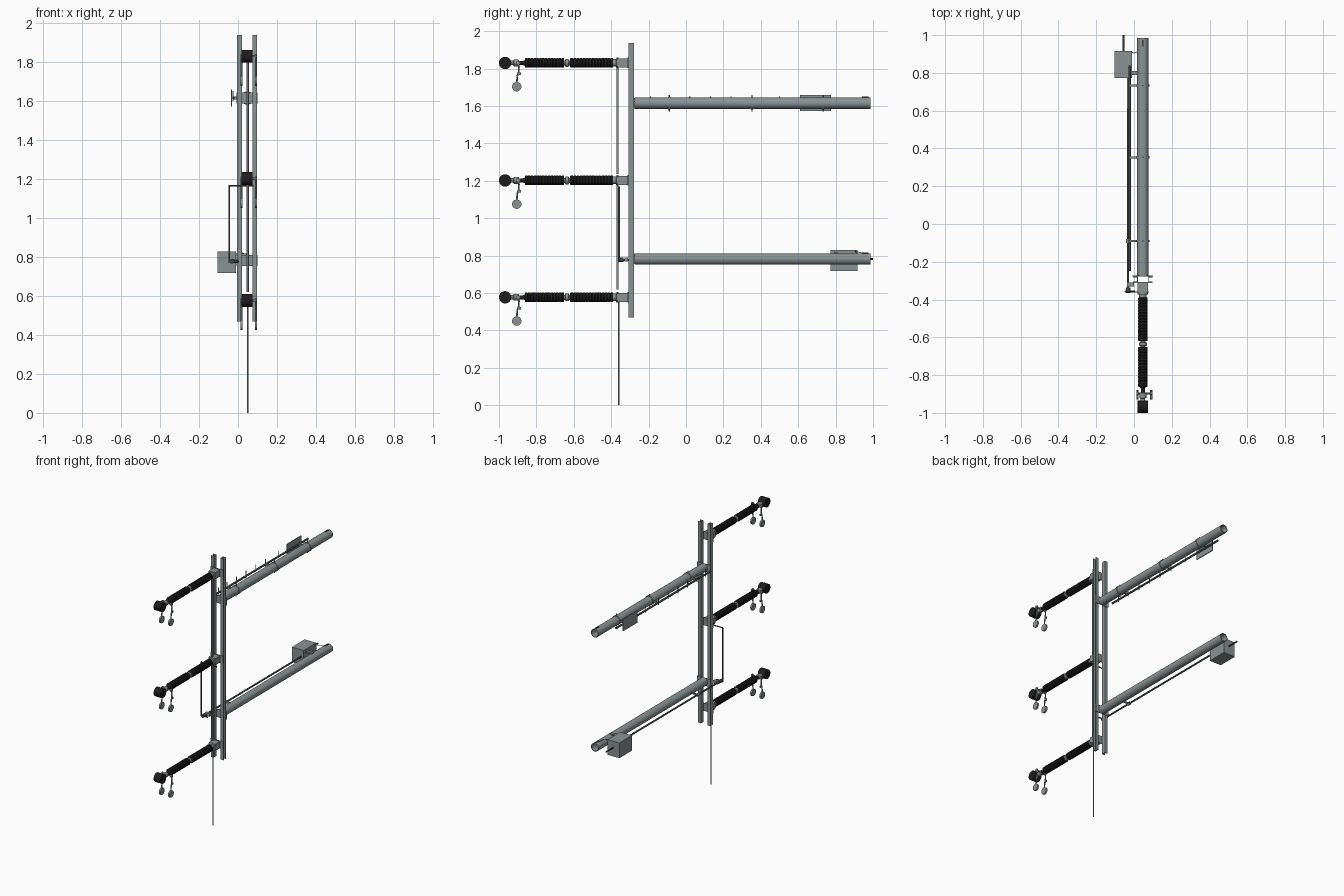
import bpy, bmesh, math
from mathutils import Vector

if "Cube" in bpy.data.objects:
    bpy.data.objects.remove(bpy.data.objects["Cube"])


def material(name, color):
    m = bpy.data.materials.new(name)
    m.diffuse_color = (*color, 1)
    m.use_nodes = True
    m.node_tree.nodes["Principled BSDF"].inputs["Base Color"].default_value = m.diffuse_color
    return m


STEEL = material("galvanised_steel", (0.25, 0.29, 0.295))
RUBBER = material("black_rubber", (0.012, 0.012, 0.013))
DARK = material("dark_steel", (0.05, 0.055, 0.055))
CX = 0.047  # centre line of the assembly


def finish(name, bm, mat, smooth=True):
    bmesh.ops.recalc_face_normals(bm, faces=bm.faces)
    me = bpy.data.meshes.new(name)
    bm.to_mesh(me)
    bm.free()
    me.materials.append(mat)
    ob = bpy.data.objects.new(name, me)
    bpy.context.collection.objects.link(ob)
    if smooth:
        bpy.ops.object.select_all(action='DESELECT')
        ob.select_set(True)
        bpy.context.view_layer.objects.active = ob
        bpy.ops.object.shade_smooth_by_angle(angle=math.radians(35))
    return ob


def box(name, x, y, z, mat=STEEL):
    """Box from (min, max) pairs."""
    bm = bmesh.new()
    bmesh.ops.create_cube(bm, size=1)
    for v in bm.verts:
        for i, (a, b) in enumerate((x, y, z)):
            v.co[i] = (a + b) / 2 + v.co[i] * (b - a)
    return finish(name, bm, mat, False)


def lathe(name, origin, axis, profile, mat=STEEL, n=24, closed=False):
    """Spin (distance, radius) points about an axis through origin."""
    d = Vector(axis).normalized()
    u = d.orthogonal().normalized()
    w = d.cross(u)
    bm = bmesh.new()
    rings = []
    for t, r in profile:
        rings.append([bm.verts.new(Vector(origin) + d * t + r * (
            u * math.cos(2 * math.pi * k / n) + w * math.sin(2 * math.pi * k / n)))
            for k in range(n)])
    pairs = list(zip(rings, rings[1:]))
    if closed:
        pairs.append((rings[-1], rings[0]))
    else:
        bm.faces.new(rings[0])
        bm.faces.new(rings[-1])
    for a, b in pairs:
        for k in range(n):
            bm.faces.new((a[k], a[(k + 1) % n], b[(k + 1) % n], b[k]))
    return finish(name, bm, mat)


def rod(name, a, b, r, mat=STEEL, n=12):
    d = Vector(b) - Vector(a)
    return lathe(name, a, d, [(0, r), (d.length, r)], mat, n)


def pipe(name, points, r, mat=STEEL):
    """Bent round bar through points."""
    cu = bpy.data.curves.new(name, 'CURVE')
    cu.dimensions = '3D'
    cu.bevel_depth, cu.bevel_resolution, cu.use_fill_caps = r, 2, True
    sp = cu.splines.new('POLY')
    sp.points.add(len(points) - 1)
    for p, co in zip(sp.points, points):
        p.co = (*co, 1)
    cu.materials.append(mat)
    ob = bpy.data.objects.new(name, cu)
    bpy.context.collection.objects.link(ob)


# Two upright channel rails, open side outward
for s, side in ((-1, "left"), (1, "right")):
    prof = [(0.027, -.308), (0.051, -.308), (0.051, -.304), (0.031, -.304),
            (0.031, -.282), (0.051, -.282), (0.051, -.278), (0.027, -.278)]
    bm = bmesh.new()
    f = bm.faces.new([bm.verts.new((CX + s * px, py, 0.468)) for px, py in prof])
    top = bmesh.ops.extrude_face_region(bm, geom=[f])['geom']
    bmesh.ops.translate(bm, vec=(0, 0, 1.47),
                        verts=[v for v in top if isinstance(v, bmesh.types.BMVert)])
    finish(side + "_rail", bm, STEEL, False)

# Two hollow cross arms with clamp plates behind the rails
for z, nm in ((1.615, "upper"), (0.782, "lower")):
    lathe(nm + "_arm_tube", (CX, -0.274, z), (0, 1, 0),
          [(0, .03), (1.26, .03), (1.26, .026), (0, .026)], STEEL, 32, True)
    box(nm + "_arm_plate", (-.008, .101), (-.278, -.273), (z - .028, z + .028))
    box(nm + "_earth_lug", (CX - .004, CX + .004), (.94, .975), (z + .028, z + .035), DARK)

# Three insulators
for i, z in enumerate((0.577, 1.202, 1.83)):
    nm = "insulator_%d_" % (i + 1)
    box(nm + "plate", (-.004, .098), (-.313, -.308), (z - .028, z + .028))
    for s in (-1, 1):  # open bracket: top and bottom plates, side cheeks
        box(nm + "bracket_shelf", (.02, .074), (-.365, -.313),
            (z + s * .021 - .003, z + s * .021 + .003))
        box(nm + "bracket_cheek", (CX + s * .025 - .003, CX + s * .025 + .003),
            (-.365, -.313), (z - .02, z + .02))
    lathe(nm + "flange", (CX, -.36, z), (0, -1, 0),
          [(0, .028), (.012, .028), (.014, .02), (.03, .02)])
    for y0, y1 in ((-.39, -.62), (-.652, -.862)):  # ribbed rubber sleeves
        prof = [(0, .021)]
        L, k = y0 - y1, 14
        for j in range(k):
            prof += [(L * (j + .05) / k, .0255), (L * (j + .75) / k, .0255),
                     (L * (j + .9) / k, .0235)]
        lathe(nm + "sleeve", (CX, y0, z), (0, -1, 0), prof + [(L, .021)], RUBBER)
    lathe(nm + "middle_joint", (CX, -.618, z), (0, -1, 0),
          [(0, .013), (.008, .014), (.01, .021), (.026, .021), (.028, .014), (.036, .013)])
    lathe(nm + "neck", (CX, -.86, z), (0, -1, 0), [(0, .016), (.012, .011), (.035, .011)], RUBBER)
    lathe(nm + "collar", (CX, -.892, z), (0, -1, 0),
          [(0, .012), (.004, .018), (.028, .018), (.032, .012), (.048, .012)])
    rod(nm + "end_roller", (CX - .028, -.967, z), (CX + .028, -.967, z), .033, RUBBER, 28)
    # Cross pin with two hanging discs
    rod(nm + "cross_pin", (.012, -.897, z), (.098, -.897, z), .005)
    for x in (.018, .092):
        rod(nm + "pin_nut", (x - .004, -.897, z), (x + .004, -.897, z), .012, STEEL, 6)
        pipe(nm + "hanger", [(x, -.897, z), (x, -.893, z - .02), (x, -.895, z - .05),
                             (x, -.902, z - .07), (x, -.905, z - .11)], .0045)
        box(nm + "hanger_tab", (x - .004, x + .004), (-.898, -.881), (z - .065, z - .052))
        rod(nm + "disc", (x - .006, -.905, z - .127), (x + .006, -.905, z - .127), .025, STEEL, 24)

# Vertical link rods between the insulators and the lower earth rod
for z0, z1 in ((.62, 1.18), (1.235, 1.81)):
    rod("link_rod", (.05, -.366, z0), (.05, -.366, z1), .006)
rod("earth_rod", (.05, -.36, 0), (.05, -.36, .565), .004)

# Drive box, shaft and crank on the lower arm
box("drive_box", (-.104, -.01), (.772, .917), (.718, .825))
box("drive_box_lid", (-.104, -.01), (.772, .917), (.825, .829))
box("drive_box_mount", (-.02, CX), (.79, .81), (.808, .818))
pipe("box_cable", [(-.02, .915, .81), (0, .905, .822), (.025, .915, .82), (.04, .95, .812)], .002)
rod("drive_handle", (-.055, .91, .782), (-.055, 1.0, .782), .005, DARK)
rod("drive_shaft", (-.031, -.36, .777), (-.031, .775, .777), .006, DARK)
rod("shaft_bearing", (-.031, -.10, .777), (-.031, -.08, .777), .011)
box("shaft_support", (-.031, .02), (-.096, -.084), (.773, .781))
box("rail_bearing", (-.036, 0), (-.33, -.31), (.768, .79))
rod("crank_joint", (-.031, -.365, .777), (-.031, -.335, .777), .012, DARK)
rod("crank_arm", (-.047, -.357, .777), (.005, -.357, .777), .005, DARK)
rod("crank_link", (-.045, -.357, .772), (-.045, -.357, 1.17), .005, DARK)
rod("crank_top_bar", (-.047, -.36, 1.166), (.08, -.36, 1.166), .004, DARK)

# Side rail, clamps, pins and plate on the upper arm
rod("side_bar", (-.023, -.25, 1.615), (-.023, .84, 1.615), .007, DARK)
for y in (-.09, .353, .733):
    lathe("tube_clamp", (CX, y - .006, 1.615), (0, 1, 0), [(0, .034), (.012, .034)])
    rod("clamp_bolt", (CX, y, 1.57), (CX, y, 1.66), .004)
    box("clamp_arm", (-.026, .02), (y - .005, y + .005), (1.608, 1.622))
for y in (-.19, -.09, .02, .13, .24, .353, .5):
    rod("bar_pin", (-.025, y, 1.60), (-.025, y, 1.652), .003)
box("side_plate", (-.036, -.03), (.61, .775), (1.572, 1.66))
